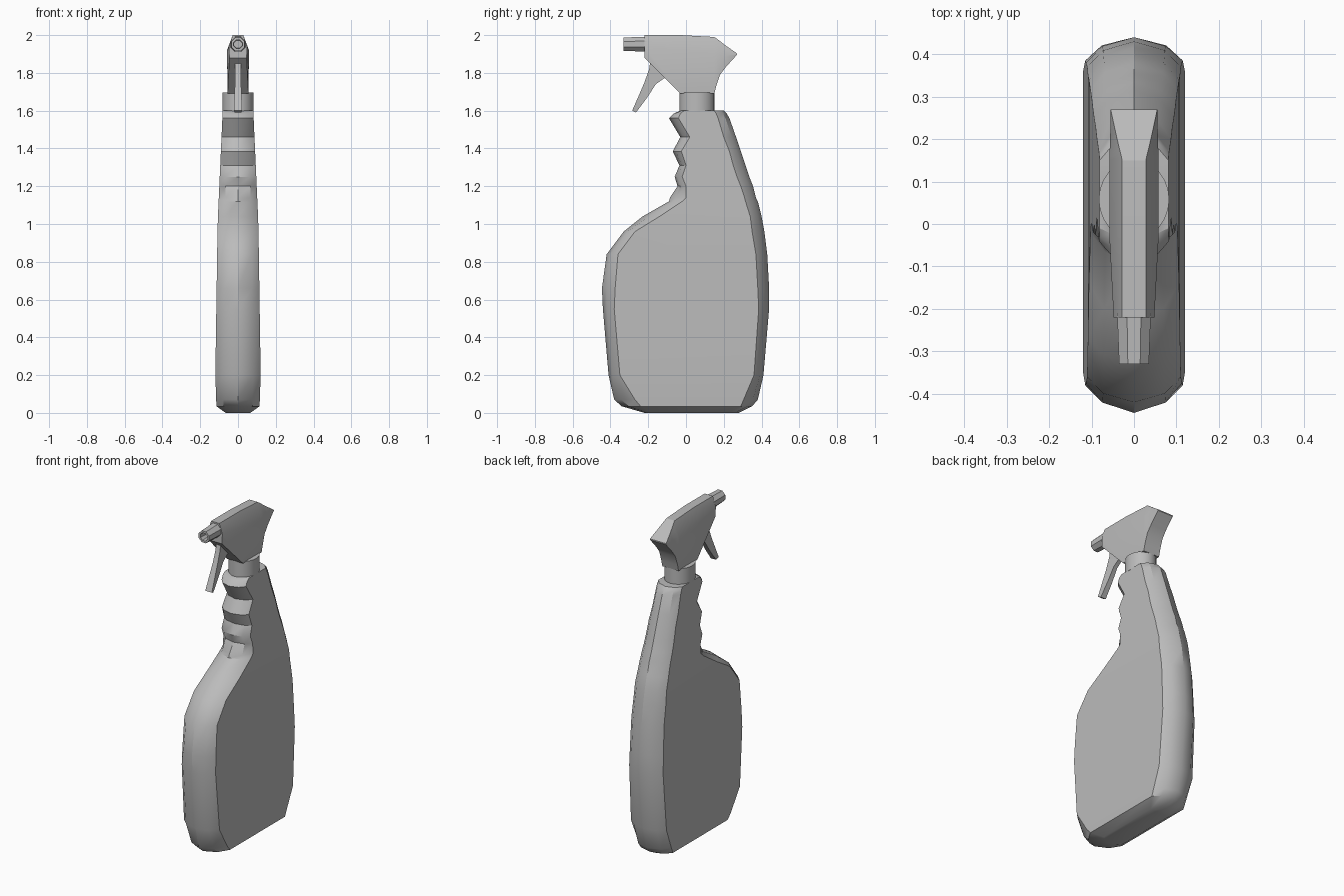
import bpy
import bmesh
import math

if "Cube" in bpy.data.objects:
    bpy.data.objects.remove(bpy.data.objects["Cube"], do_unlink=True)

grey = bpy.data.materials.new("plain grey")
grey.use_nodes = True
colour = (0.5, 0.5, 0.5, 1)
grey.diffuse_color = colour
grey.node_tree.nodes["Principled BSDF"].inputs["Base Color"].default_value = colour


def finish(name, bm, angle=35):
    """Turn a bmesh into a shaded object with the shared material."""
    bmesh.ops.remove_doubles(bm, verts=bm.verts, dist=0.0005)
    bmesh.ops.recalc_face_normals(bm, faces=bm.faces)
    mesh = bpy.data.meshes.new(name)
    bm.to_mesh(mesh)
    bm.free()
    mesh.materials.append(grey)
    obj = bpy.data.objects.new(name, mesh)
    bpy.context.collection.objects.link(obj)
    bpy.ops.object.select_all(action="DESELECT")
    obj.select_set(True)
    bpy.context.view_layer.objects.active = obj
    bpy.ops.object.shade_smooth_by_angle(angle=math.radians(angle))
    return obj


def loft(name, rings, angle=35):
    """Skin a row of equal closed rings and cap both ends."""
    bm = bmesh.new()
    rows = [[bm.verts.new(p) for p in ring] for ring in rings]
    for a, b in zip(rows, rows[1:]):
        for i in range(len(a)):
            j = (i + 1) % len(a)
            bm.faces.new((a[i], a[j], b[j], b[i]))
    bm.faces.new(rows[0])
    bm.faces.new(rows[-1])
    return finish(name, bm, angle)


def body_ring(z, front, front_flat, back_flat, back):
    """Flat sided oval whose width tapers towards the neck."""
    if z < 0.2:
        w = 0.065 if z < 0.01 else 0.113 + 0.035 * z
    else:
        w = 0.12 - 0.015 * (z - 0.2) - 0.03 * max(0, z - 1)
    f_mid = front + (front_flat - front) * 0.35
    b_mid = back + (back_flat - back) * 0.35
    half = [(w, front_flat), (w, back_flat), (0.66 * w, b_mid)]
    left = [(0.66 * w, f_mid)] + half
    outline = [(0, front)] + left + [(0, back)] + [(-x, y) for x, y in reversed(left)]
    return [(x, y, z) for x, y in outline]


# Bottle: belly, sloping shoulder and ribbed grip
bottle_levels = [
    (0, -0.22, -0.18, 0.22, 0.28),
    (0.035, -0.34, -0.24, 0.29, 0.35),
    (0.07, -0.38, -0.27, 0.305, 0.38),
    (0.2, -0.41, -0.35, 0.36, 0.41),
    (0.55, -0.44, -0.38, 0.385, 0.44),
    (0.66, -0.445, -0.375, 0.38, 0.44),
    (0.84, -0.42, -0.36, 0.37, 0.43),
    (0.96, -0.33, -0.27, 0.35, 0.415),
    (1.04, -0.23, -0.14, 0.34, 0.4),
    (1.12, -0.09, -0.02, 0.315, 0.38),
    (1.14, -0.085, 0, 0.31, 0.37),
    (1.2, -0.045, 0, 0.29, 0.355),
    (1.25, -0.06, -0.02, 0.27, 0.335),
    (1.31, -0.035, 0, 0.25, 0.315),
    (1.385, -0.07, -0.025, 0.23, 0.29),
    (1.46, -0.03, 0.02, 0.2, 0.265),
    (1.56, -0.09, -0.04, 0.17, 0.23),
    (1.585, -0.065, -0.03, 0.16, 0.215),
    (1.6, -0.03, -0.01, 0.15, 0.2),
]
loft("bottle", [body_ring(*level) for level in bottle_levels], 32)


def circle(rx, ry, cx, cy, count, turn=0.0):
    steps = [math.tau * (i + turn) / count for i in range(count)]
    return [(cx + rx * math.cos(t), cy + ry * math.sin(t)) for t in steps]


# Collar under the spray head
collar = circle(0.083, 0.093, 0, 0.058, 24)
loft("collar", [[(x, y, z) for x, y in collar] for z in (1.595, 1.695)])


def head_ring(y, top, top_w, mid, mid_w, low):
    left = [(top_w, top), (mid_w, mid), (mid_w * 0.95, low)]
    outline = left + [(-x, z) for x, z in reversed(left)]
    return [(x, y, z) for x, z in outline]


# Spray head: a roofed block that flares to a point at the back
head_sections = [
    (-0.22, 2, 0.028, 1.94, 0.048, 1.88),
    (-0.03, 2, 0.028, 1.92, 0.058, 1.69),
    (0.15, 1.99, 0.028, 1.9, 0.058, 1.69),
    (0.16, 1.983, 0.03, 1.9, 0.058, 1.73),
    (0.18, 1.968, 0.035, 1.895, 0.057, 1.79),
    (0.21, 1.945, 0.042, 1.89, 0.056, 1.83),
    (0.27, 1.903, 0.055, 1.9, 0.055, 1.896),
]
loft("spray_head", [head_ring(*section) for section in head_sections], 30)

# Nozzle with a recessed bore
nozzle_steps = [(-0.21, 0.043), (-0.33, 0.038), (-0.33, 0.025), (-0.28, 0.022)]
nozzle_rings = []
for y, r in nozzle_steps:
    nozzle_rings.append([(x, y, z) for x, z in circle(r, r, 0, 1.952, 8, 0.5)])
loft("nozzle", nozzle_rings, 30)

# Curved trigger, from its root in the head to its tip: front edge, back edge, half width
trigger_steps = [
    ((-0.185, 1.89), (-0.07, 1.8), 0.015),
    ((-0.195, 1.82), (-0.11, 1.775), 0.015),
    ((-0.22, 1.75), (-0.16, 1.74), 0.016),
    ((-0.25, 1.68), (-0.205, 1.67), 0.019),
    ((-0.285, 1.6), (-0.265, 1.59), 0.022),
]
trigger_rings = []
for (fy, fz), (by, bz), w in trigger_steps:
    trigger_rings.append([(-w, fy, fz), (w, fy, fz), (w * 0.8, by, bz), (-w * 0.8, by, bz)])
loft("trigger", trigger_rings, 35)
